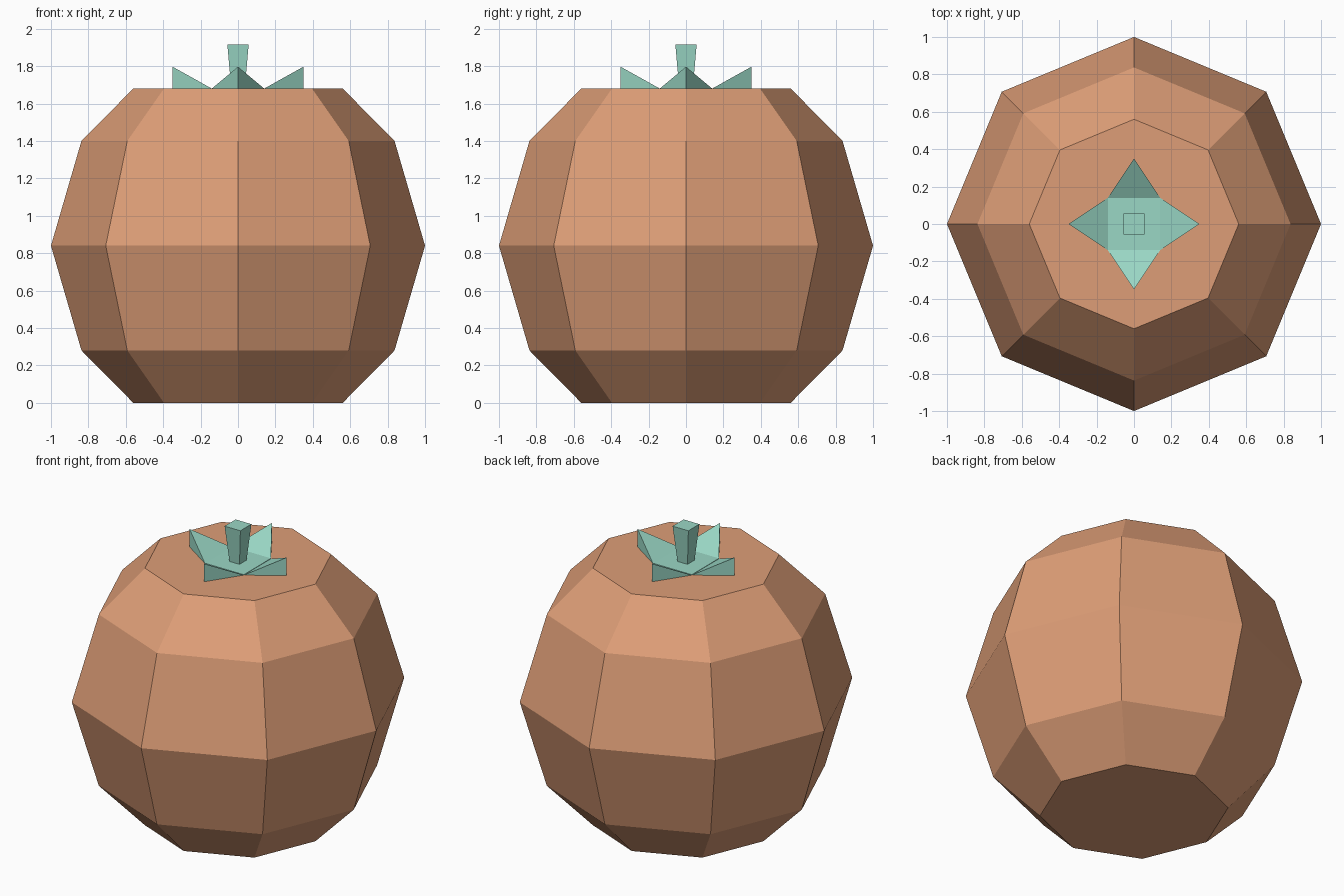
import bpy, bmesh, math
from mathutils import Matrix

if "Cube" in bpy.data.objects:
    bpy.data.objects.remove(bpy.data.objects["Cube"])


def srgb(*rgb):
    return [((c / 255 + 0.055) / 1.055) ** 2.4 for c in rgb] + [1.0]


def material(name, colour):
    m = bpy.data.materials.new(name)
    m.diffuse_color = colour
    m.use_nodes = True
    m.node_tree.nodes["Principled BSDF"].inputs["Base Color"].default_value = m.diffuse_color
    return m


ORANGE = material("orange_skin", srgb(222, 158, 119))
GREEN = material("leaf_green", srgb(154, 215, 197))


def make_object(name, bm, mat):
    bmesh.ops.recalc_face_normals(bm, faces=bm.faces)
    mesh = bpy.data.meshes.new(name)
    bm.to_mesh(mesh)
    bm.free()
    mesh.materials.append(mat)
    ob = bpy.data.objects.new(name, mesh)
    bpy.context.collection.objects.link(ob)
    return ob


def lathe(name, profile, sides, mat, turn=0.0):
    """Stack of polygon rings (radius, z), capped at both ends."""
    bm = bmesh.new()
    rings = []
    for r, z in profile:
        angles = [turn + 2 * math.pi * i / sides for i in range(sides)]
        rings.append([bm.verts.new((r * math.cos(a), r * math.sin(a), z)) for a in angles])
    for low, high in zip(rings, rings[1:]):
        for i in range(sides):
            j = (i + 1) % sides
            bm.faces.new((low[i], low[j], high[j], high[i]))
    bm.faces.new(rings[0][::-1])
    bm.faces.new(rings[-1])
    return make_object(name, bm, mat)


TOP = 1.68
DIAG = math.sqrt(2)

# Eight-sided fruit body
lathe("fruit_body", [(0.56, 0), (0.837, 0.28), (1, 0.84), (0.837, 1.4), (0.56, TOP)], 8, ORANGE)

# Square middle of the leaf crown
lathe("crown_plate", [(0.14 * DIAG, TOP - 0.003), (0.14 * DIAG, TOP + 0.003)], 4, GREEN, math.pi / 4)

# Four leaves rising to pointed tips
for k in range(4):
    bm = bmesh.new()
    a, b, low, high = [bm.verts.new(p) for p in (
        (0.14, -0.14, TOP), (0.14, 0.14, TOP), (0.35, 0, TOP), (0.35, 0, 1.797))]
    for face in ((a, b, high), (a, low, high), (b, low, high), (a, b, low)):
        bm.faces.new(face)
    bm.transform(Matrix.Rotation(k * math.pi / 2, 4, 'Z'))
    make_object(f"leaf_{k + 1}", bm, GREEN)

# Square stem widening upward
lathe("stem", [(0.036 * DIAG, TOP), (0.057 * DIAG, 1.916)], 4, GREEN, math.pi / 4)
